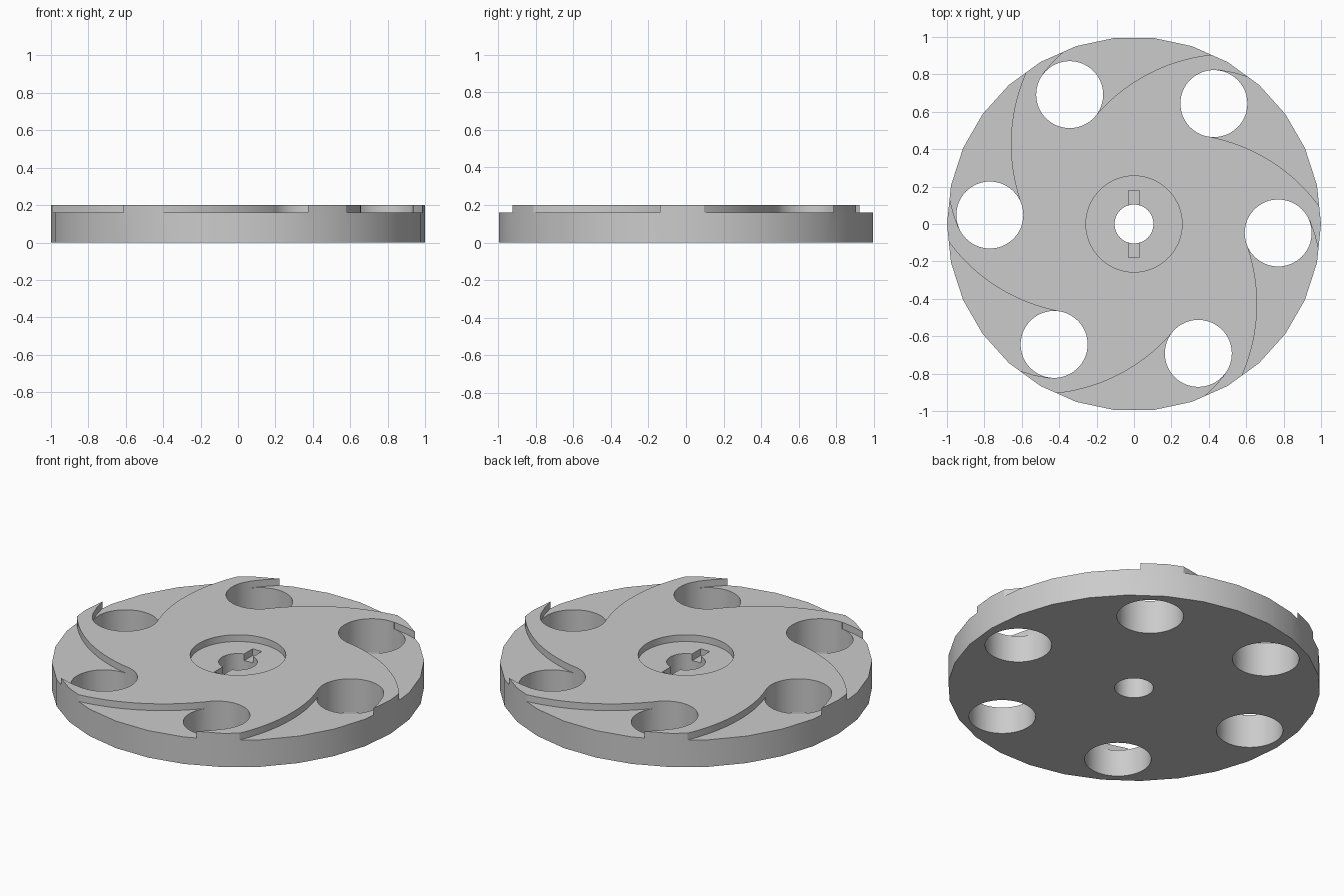
import bpy, bmesh
from math import cos, sin, radians, tau
from mathutils import Matrix, Vector

default = bpy.data.objects.get("Cube")
if default:
    bpy.data.objects.remove(default, do_unlink=True)

metal = bpy.data.materials.new("light_grey_metal")
metal.use_nodes = True
GREY = (0.6, 0.6, 0.6, 1)
metal.diffuse_color = GREY
metal.node_tree.nodes["Principled BSDF"].inputs["Base Color"].default_value = GREY


def circle(radius, sides, cx=0, cy=0):
    return [(cx + radius * cos(tau * i / sides), cy + radius * sin(tau * i / sides))
            for i in range(sides)]


def prism(name, outline, z0, z1, turn=0):
    """Extrude a counter-clockwise outline from z0 to z1, turned about z."""
    bm = bmesh.new()
    base = bm.faces.new([bm.verts.new((x, y, z0)) for x, y in outline])
    top = bmesh.ops.extrude_face_region(bm, geom=[base])["geom"]
    bmesh.ops.translate(bm, vec=(0, 0, z1 - z0),
                        verts=[v for v in top if isinstance(v, bmesh.types.BMVert)])
    bmesh.ops.rotate(bm, verts=bm.verts, cent=(0, 0, 0), matrix=Matrix.Rotation(turn, 3, "Z"))
    bmesh.ops.recalc_face_normals(bm, faces=bm.faces)
    mesh = bpy.data.meshes.new(name)
    bm.to_mesh(mesh)
    bm.free()
    mesh.materials.append(metal)
    obj = bpy.data.objects.new(name, mesh)
    bpy.context.collection.objects.link(obj)
    return obj


def cut(target, cutter):
    """Subtract the cutter from the target and discard it."""
    cutter.hide_render = True
    bpy.ops.object.select_all(action="DESELECT")
    bpy.context.view_layer.objects.active = target
    target.select_set(True)
    mod = target.modifiers.new("cut", "BOOLEAN")
    mod.operation = "DIFFERENCE"
    mod.solver = "EXACT"
    mod.object = cutter
    bpy.ops.object.modifier_apply(modifier=mod.name)
    bpy.data.objects.remove(cutter, do_unlink=True)


TOP, STEP = 0.2, 0.16
HOLE = Vector((0.771, -0.048))

# Thirty-sided disc
disc = prism("slotted_disc", circle(1, 30), 0, TOP)

# Centre bore, round recess and blind keyway
cut(disc, prism("bore_cutter", circle(0.104, 64), -0.1, 0.4))
cut(disc, prism("recess_cutter", circle(0.257, 64), STEP, 0.4))
cut(disc, prism("keyway_cutter", [(-.03, -.18), (.03, -.18), (.03, .18), (-.03, .18)], 0.12, 0.4))

# Swept pocket outline: hook beside the hole, hole centre, long arc, beyond the rim
hook = [(1.0, -0.186), (0.985, -0.136), (0.966, -0.056), (0.938, 0.022)]
sweep = [19.5 - 50 * i / 24 for i in range(25)]
arc = [(-0.292 + 0.95 * cos(radians(a)), -0.427 + 0.95 * sin(radians(a))) for a in sweep]
outside = [(1.25 * cos(radians(a)), 1.25 * sin(radians(a))) for a in (-55, -40, -25, -12)]
pocket = hook + [tuple(HOLE)] + arc + outside

# Six holes, each with its pocket
for i in range(6):
    turn = tau * i / 6
    cut(disc, prism("hole_cutter", circle(0.179, 64, *HOLE), -0.1, 0.4, turn))
    cut(disc, prism("pocket_cutter", pocket, STEP, 0.4, turn))

bpy.ops.object.select_all(action="DESELECT")
disc.select_set(True)
bpy.context.view_layer.objects.active = disc
bpy.ops.object.shade_smooth_by_angle(angle=radians(30))
